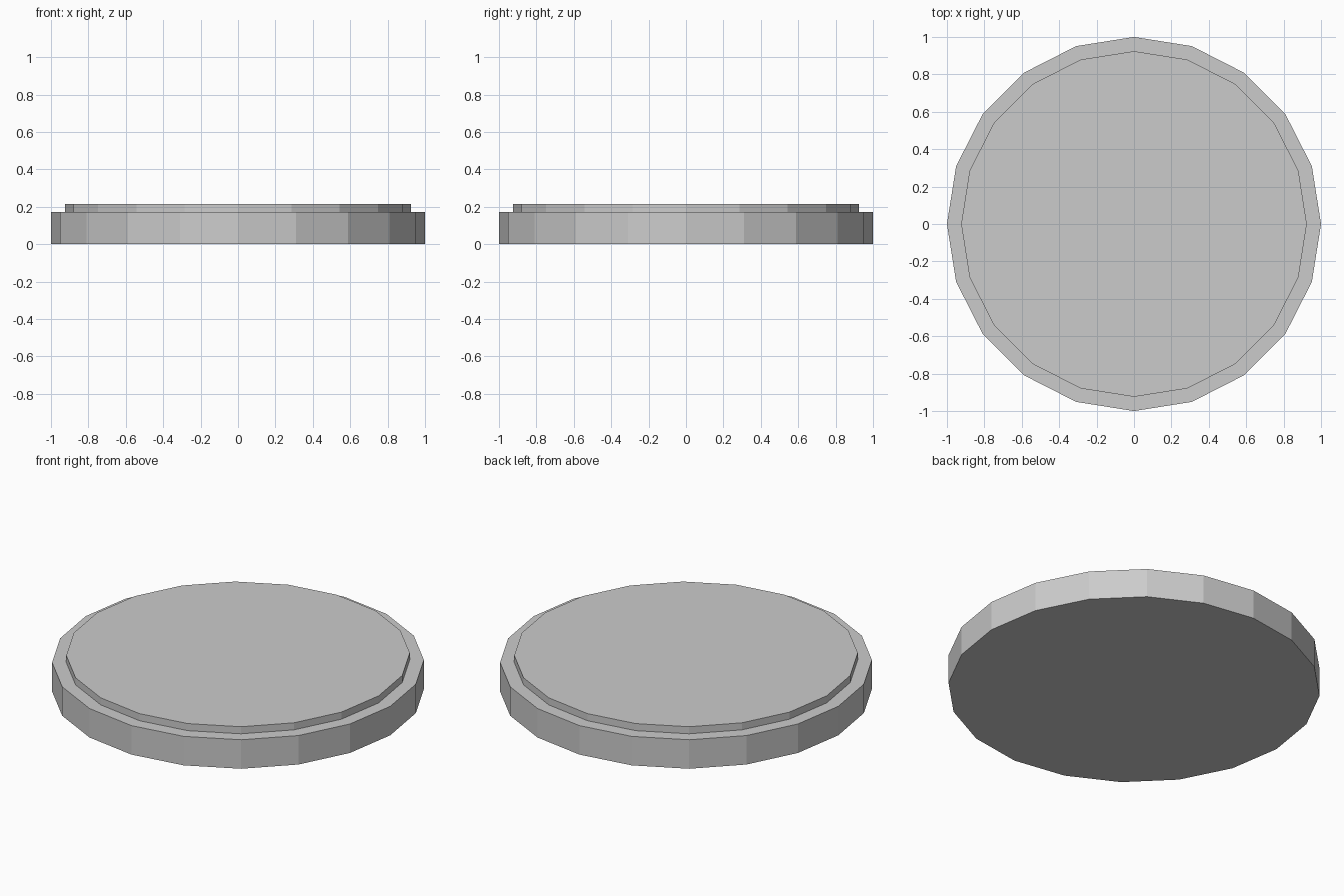
import bpy, bmesh
from math import cos, sin, tau

if "Cube" in bpy.data.objects:
    bpy.data.objects.remove(bpy.data.objects["Cube"])

SIDES = 20
# (radius, height) of each ring, from the bottom edge to the raised top
PROFILE = [(1.0, 0.0), (1.0, 0.172), (0.924, 0.172), (0.924, 0.214)]


def lathe(name, profile, sides):
    """Closed, flat-faced solid made by joining rings of the profile."""
    bm = bmesh.new()
    rings = [[bm.verts.new((r * cos(tau * i / sides), r * sin(tau * i / sides), z))
              for i in range(sides)] for r, z in profile]
    for low, high in zip(rings, rings[1:]):
        for i in range(sides):
            j = (i + 1) % sides
            bm.faces.new((low[i], low[j], high[j], high[i]))
    # flat caps
    bm.faces.new(rings[0][::-1])
    bm.faces.new(rings[-1])
    mesh = bpy.data.meshes.new(name)
    bm.to_mesh(mesh)
    bm.free()
    obj = bpy.data.objects.new(name, mesh)
    bpy.context.collection.objects.link(obj)
    return obj


# stepped disc: wide base, narrow ledge, slightly raised top
lathe("stepped_disc", PROFILE, SIDES)
